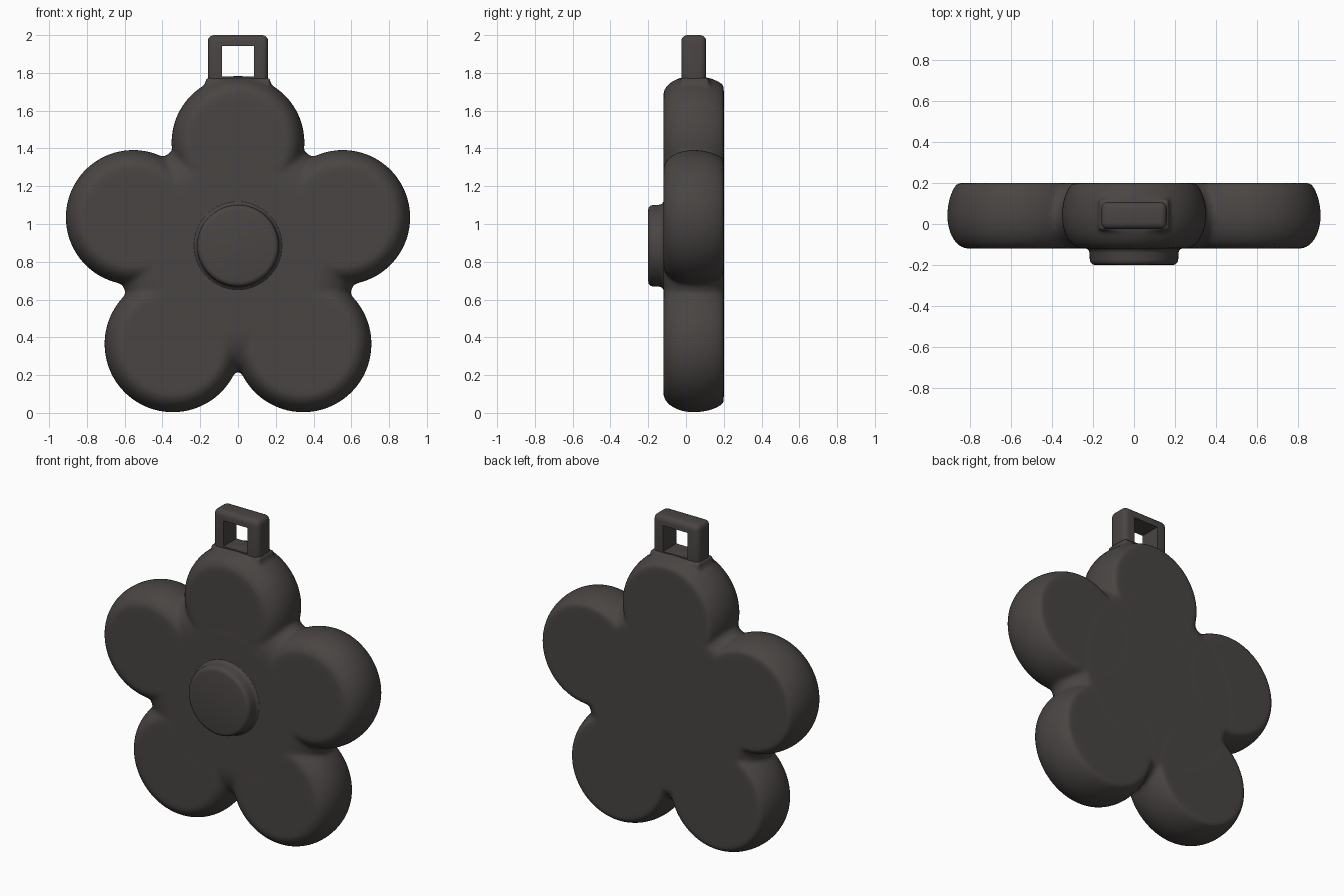
import bpy, bmesh, math
from mathutils import Matrix

if "Cube" in bpy.data.objects:
    bpy.data.objects.remove(bpy.data.objects["Cube"])

mat = bpy.data.materials.new("charcoal")
mat.diffuse_color = (0.066, 0.059, 0.056, 1)
mat.use_nodes = True
mat.node_tree.nodes["Principled BSDF"].inputs["Base Color"].default_value = mat.diffuse_color


def finish(bm, name):
    me = bpy.data.meshes.new(name)
    bmesh.ops.recalc_face_normals(bm, faces=bm.faces[:])
    bm.to_mesh(me)
    bm.free()
    ob = bpy.data.objects.new(name, me)
    bpy.context.collection.objects.link(ob)
    me.materials.append(mat)
    for p in me.polygons:
        p.use_smooth = True
    return ob


def disc(bm, x, z, profile, n=96):
    """Closed disc turned around the y axis from (radius, y) points."""
    rings = []
    for r, y in profile:
        rings.append([bm.verts.new((x + r * math.cos(2 * math.pi * i / n), y,
                                    z + r * math.sin(2 * math.pi * i / n))) for i in range(n)])
    for a, b in zip(rings, rings[1:]):
        for i in range(n):
            bm.faces.new((a[i], a[(i + 1) % n], b[(i + 1) % n], b[i]))
    bm.faces.new(rings[0])
    bm.faces.new(rings[-1])


def pillow(r, edge):
    """Rounded rim: soft at the front (y -0.12), cut flat at the back (y 0.2)."""
    pts = []
    for i in range(17):
        a = -math.pi / 2 + i / 16 * (math.pi / 2 + 1.05)
        half = 0.16 if a < 0 else 0.16 / math.sin(1.05)
        pts.append((r - edge + edge * math.cos(a), 0.04 + half * math.sin(a)))
    return pts


def box(bm, x0, x1, y0, y1, z0, z1):
    m = Matrix.Translation(((x0 + x1) / 2, (y0 + y1) / 2, (z0 + z1) / 2)) @ \
        Matrix.Diagonal((x1 - x0, y1 - y0, z1 - z0, 1))
    bmesh.ops.create_cube(bm, size=1, matrix=m)


# Flower body: five petals and a core, fused into one soft form
bm = bmesh.new()
disc(bm, 0, 1.432, pillow(0.352, 0.10))
for s in (-1, 1):
    disc(bm, s * 0.555, 1.035, pillow(0.357, 0.10))
    disc(bm, s * 0.345, 0.365, pillow(0.362, 0.10))
disc(bm, 0, 0.855, pillow(0.635, 0.21))
box(bm, -0.17, 0.17, -0.03, 0.12, 1.6, 1.775)
flower = finish(bm, "flower_body")
rm = flower.modifiers.new("fuse", 'REMESH')
rm.mode = 'VOXEL'
rm.voxel_size = 0.013
rm.use_smooth_shade = True
sm = flower.modifiers.new("soften", 'SMOOTH')
sm.factor = 0.5
sm.iterations = 8

# Round centre button with a small flared foot
bm = bmesh.new()
disc(bm, 0, 0.885, [(0.19, -0.2), (0.203, -0.197), (0.212, -0.188), (0.216, -0.175),
                    (0.217, -0.14), (0.222, -0.127), (0.235, -0.119), (0.235, -0.05)])
button = finish(bm, "centre_button")

# Hanging loop: square frame with a rounded edge
bm = bmesh.new()
outer = [(-0.16, 1.70), (0.16, 1.70), (0.16, 2.0), (-0.16, 2.0)]
inner = [(-0.085, 1.78), (0.085, 1.78), (0.085, 1.943), (-0.085, 1.943)]
y0, y1 = -0.025, 0.107
vs = [[bm.verts.new((x, y, z)) for x, z in pts]
      for pts, y in ((outer, y0), (outer, y1), (inner, y1), (inner, y0))]
for k in range(4):
    a, b = vs[k], vs[(k + 1) % 4]
    for i in range(4):
        bm.faces.new((a[i], a[(i + 1) % 4], b[(i + 1) % 4], b[i]))
hard = [e for e in bm.edges if all(v in vs[0] + vs[1] for v in e.verts)]
bmesh.ops.bevel(bm, geom=hard, offset=0.032, segments=5, profile=0.5, affect='EDGES')
loop = finish(bm, "hanging_loop")

for ob in (button, loop):
    bpy.ops.object.select_all(action='DESELECT')
    ob.select_set(True)
    bpy.context.view_layer.objects.active = ob
    bpy.ops.object.shade_smooth_by_angle(angle=math.radians(40))
